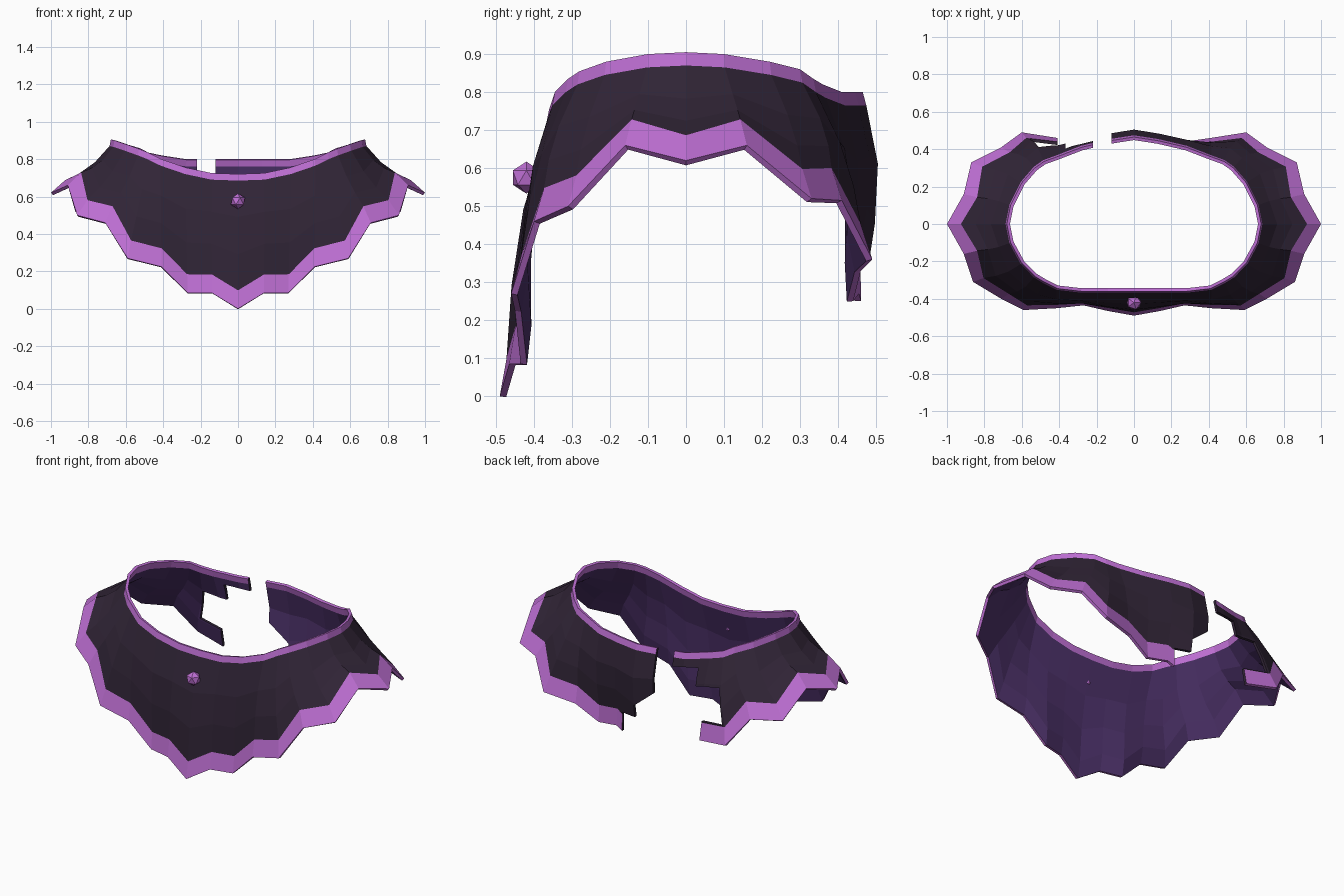
import bpy, bmesh
from mathutils import Vector

if "Cube" in bpy.data.objects:
    bpy.data.objects.remove(bpy.data.objects["Cube"])


def material(name, colour):
    m = bpy.data.materials.new(name)
    m.diffuse_color = (*colour, 1)
    m.use_nodes = True
    m.node_tree.nodes["Principled BSDF"].inputs["Base Color"].default_value = m.diffuse_color
    return m


DARK = material("dark cloth", (0.03, 0.018, 0.037))
LINING = material("purple lining", (0.075, 0.032, 0.145))
TRIM = material("lilac trim", (0.52, 0.16, 0.66))


def make_object(name, bm, mats):
    me = bpy.data.meshes.new(name)
    bm.to_mesh(me)
    bm.free()
    for m in mats:
        me.materials.append(m)
    ob = bpy.data.objects.new(name, me)
    bpy.context.collection.objects.link(ob)
    return ob


# Half outline from front centre round to back centre: neck point, hem point
columns = [
    ((0, -.36, .72), (0, -.49, 0)),
    ((.14, -.36, .725), (.14, -.465, .085)),
    ((.28, -.36, .755), (.27, -.435, .085)),
    ((.41, -.345, .80), (.41, -.45, .225)),
    ((.48, -.31, .835), (.59, -.46, .27)),
    ((.53, -.28, .855), (.71, -.40, .46)),
    ((.60, -.21, .88), (.86, -.31, .50)),
    ((.66, -.10, .90), (.91, -.16, .66)),
    ((.68, 0, .905), (1, 0, .62)),
    ((.66, .10, .90), (.91, .16, .66)),
    ((.60, .22, .88), (.87, .33, .52)),
    ((.53, .30, .86), (.71, .41, .515)),
    ((.48, .335, .835), (.60, .49, .36)),
    ((.41, .36, .82), (.41, .46, .33)),
    ((.28, .41, .80), (.27, .44, .25)),
    ((.13, .445, .80), (.14, .455, .27)),
    ((0, .465, .80), (0, .475, .20)),
]
flip = lambda p: (-p[0], p[1], p[2])
columns += [(flip(a), flip(b)) for a, b in columns[-2:0:-1]]


def profile(neck, hem):
    """Points of one fold from the neck down to the hem."""
    a, b = Vector(neck), Vector(hem)
    band = a + Vector((a.x * .01, a.y * .02, -.035))
    edge = b + (a - b).normalized() * .10
    pts = [a, band]
    for t, w in ((.33, 1), (.67, .75)):
        p = band.lerp(edge, t)
        p.y += w * .065 * p.y          # front and back belly outwards
        p.z -= w * .035 * abs(p.x)     # shoulders sag inwards
        pts.append(p)
    return pts + [edge, b]


# Outer skin of the mantle
bm = bmesh.new()
outer = [[bm.verts.new(p) for p in profile(a, b)] for a, b in columns]
n, rows = len(outer), len(outer[0])
for i in range(n):
    c, d = outer[i], outer[(i + 1) % n]
    for r in range(rows - 1):
        f = bm.faces.new((c[r], c[r + 1], d[r + 1], d[r]))
        f.material_index = 2 if r in (0, rows - 2) else 0
bm.normal_update()

# Lining, offset inwards, closed along neck and hem
inner = [[bm.verts.new(v.co - v.normal * .017) for v in col] for col in outer]
for i in range(n):
    j = (i + 1) % n
    for r in range(rows - 1):
        f = bm.faces.new((inner[i][r], inner[j][r], inner[j][r + 1], inner[i][r + 1]))
        f.material_index = 2 if r == 0 else 1
    for r in (0, rows - 1):
        f = bm.faces.new((outer[i][r], outer[j][r], inner[j][r], inner[i][r]))
        f.material_index = 2
bmesh.ops.recalc_face_normals(bm, faces=bm.faces)
mantle = make_object("mantle", bm, (DARK, LINING, TRIM))

# Ragged opening at the back, cut with a stepped prism
tear = [(-.12, 1.1), (-.12, .54), (0, .44), (0, .368), (.10, .362), (.10, .05),
        (-.41, .05), (-.41, .435), (-.56, .455), (-.51, .65), (-.365, .63),
        (-.365, .73), (-.22, .715), (-.22, 1.1)]
bm = bmesh.new()
face = bm.faces.new([bm.verts.new((x, .2, z)) for x, z in tear])
ext = bmesh.ops.extrude_face_region(bm, geom=[face])
bmesh.ops.translate(bm, vec=(0, .6, 0),
                    verts=[v for v in ext["geom"] if isinstance(v, bmesh.types.BMVert)])
bmesh.ops.recalc_face_normals(bm, faces=bm.faces)
cutter = make_object("tear_cutter", bm, (DARK,))
cutter.hide_render = True
mod = mantle.modifiers.new("tear", 'BOOLEAN')
mod.operation = 'DIFFERENCE'
mod.solver = 'EXACT'
mod.object = cutter
bpy.context.view_layer.objects.active = mantle
mantle.select_set(True)
bpy.ops.object.modifier_apply(modifier=mod.name)
bpy.data.objects.remove(cutter)

# Faceted button on the chest
bm = bmesh.new()
bmesh.ops.create_icosphere(bm, subdivisions=1, radius=.042)
button = make_object("chest_button", bm, (TRIM,))
button.location = (0, -.42, .575)
